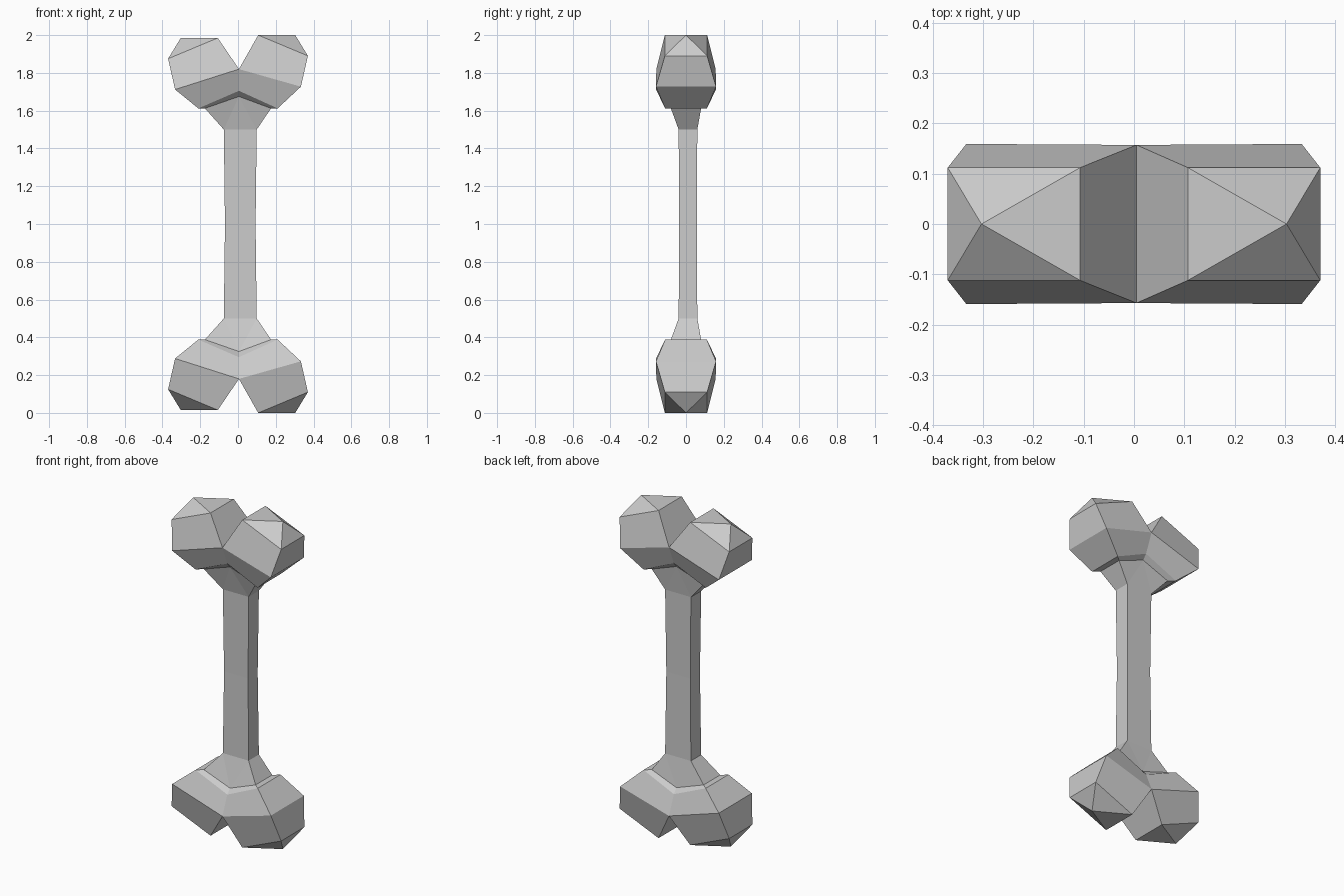
import bpy, bmesh

if "Cube" in bpy.data.objects:
    bpy.data.objects.remove(bpy.data.objects["Cube"])

bm = bmesh.new()


def face(points, flip_z):
    # add one face, reflected to the lower end when flip_z is -1
    bm.faces.new([bm.verts.new((x, y, 1 + flip_z * (z - 1))) for x, y, z in points])


def band(a, b):
    # quad joining two point pairs
    return [a[0], a[1], b[1], b[0]]


def pair(x, y, z):
    # front and back points of one profile corner
    return ((x, -y, z), (x, y, z))


valley = pair(0.005, 0.157, 1.82)
lip = pair(0.005, 0.11, 1.705)
neck_mid = pair(0.005, 0.085, 1.675)


def shaft_side(s, z, grow):
    x = 0.083 * s + 0.012 + grow * s
    return ((x, -0.037 - grow / 2, z), (x, 0.058 + grow / 2, z))


for end in (1, -1):
    collar = {s: shaft_side(s, 1.5, 0.004) for s in (1, -1)}
    waist = {s: shaft_side(s, 1.0, -0.002) for s in (1, -1)}
    for s in (1, -1):
        dz = 0 if s > 0 else -0.015
        # knob profile corners
        crown = pair(0.107 * s, 0.112, 2.0 + dz)
        shoulder = pair(0.37 * s, 0.112, 1.89 + dz)
        widest = pair(0.333 * s, 0.159, 1.727 + dz)
        base = pair(0.21 * s, 0.11, 1.612)
        neck = pair(0.175 * s, 0.08, 1.612)
        apex = (0.303 * s, 0, 2.0 + dz)
        # knob cap and outer bands
        face([crown[0], crown[1], apex], end)
        face([shoulder[0], shoulder[1], apex], end)
        chain = [valley, crown]
        face(band(*chain), end)
        loop = [shoulder, widest, base, neck, collar[s], waist[s]]
        for a, b in zip(loop, loop[1:]):
            face(band(a, b), end)
        # front and back of knob, lip and flare
        for i in (0, 1):
            face([crown[i], shoulder[i], apex], end)
            face([valley[i], crown[i], shoulder[i], widest[i]], end)
            face([valley[i], widest[i], base[i], lip[i]], end)
            face([lip[i], base[i], neck[i], neck_mid[i]], end)
            face([neck_mid[i], neck[i], collar[s][i]], end)
    # front and back of shaft
    for i in (0, 1):
        face([collar[-1][i], collar[1][i], neck_mid[i]], end)
        face([collar[-1][i], collar[1][i], waist[1][i], waist[-1][i]], end)

bmesh.ops.remove_doubles(bm, verts=bm.verts[:], dist=0.0005)
bmesh.ops.recalc_face_normals(bm, faces=bm.faces[:])
mesh = bpy.data.meshes.new("bone")
bm.to_mesh(mesh)
bm.free()
bone = bpy.data.objects.new("bone", mesh)
bpy.context.collection.objects.link(bone)
